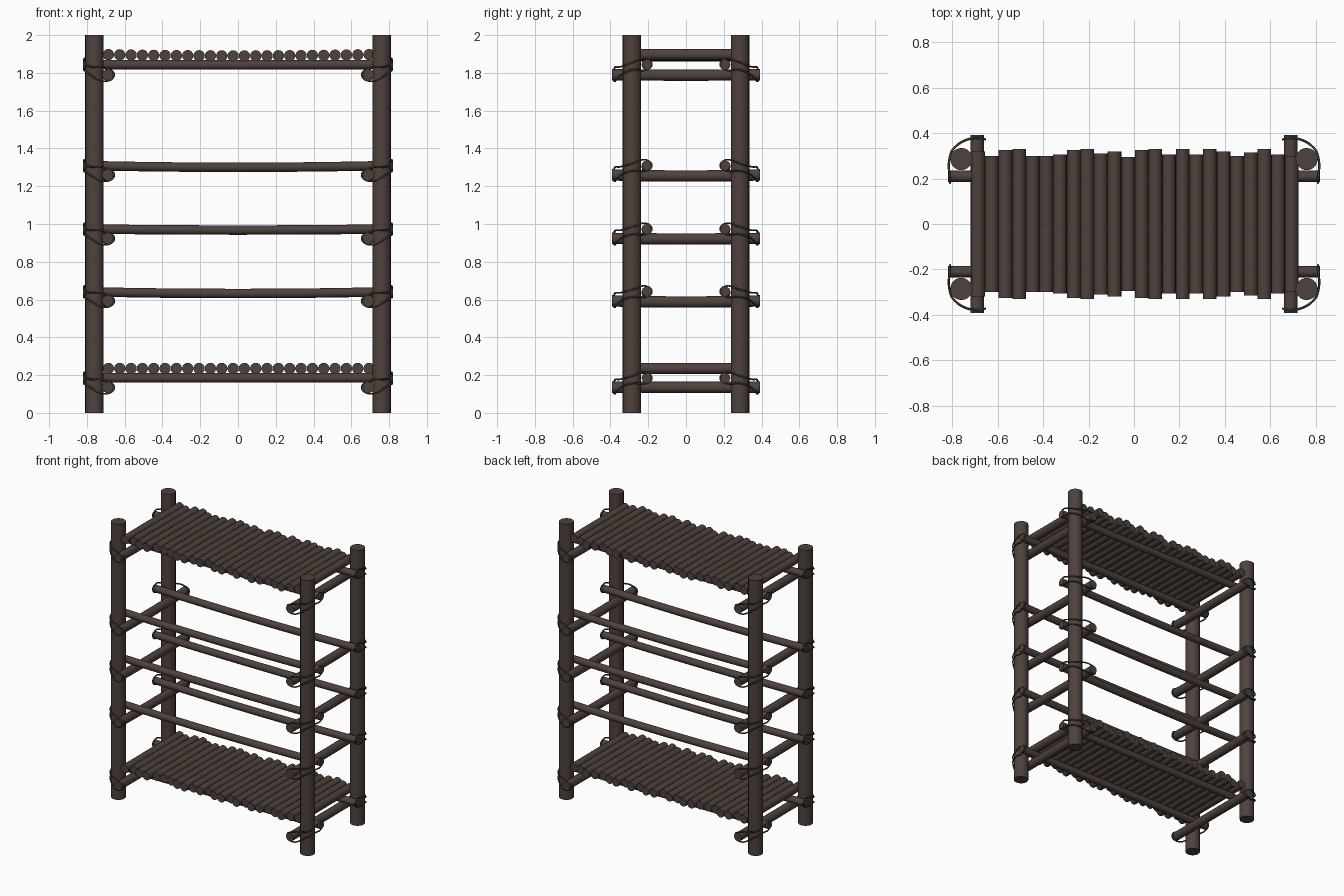
import bpy, bmesh, math
from mathutils import Vector

if "Cube" in bpy.data.objects:
    bpy.data.objects.remove(bpy.data.objects["Cube"])


def material(name, rgb):
    m = bpy.data.materials.new(name)
    m.diffuse_color = (*rgb, 1)
    m.use_nodes = True
    m.node_tree.nodes["Principled BSDF"].inputs["Base Color"].default_value = m.diffuse_color
    return m


WOOD = material("dark wood", (0.077, 0.054, 0.046))
ROPE = material("olive rope", (0.062, 0.051, 0.028))


def pole(name, a, b, radius, sag=0.0, sides=16):
    """Capped round pole from a to b, drooping by sag at the middle."""
    a, b = Vector(a), Vector(b)
    d = (b - a).normalized()
    u = Vector((0, 0, 1)) if abs(d.z) < 0.5 else Vector((1, 0, 0))
    v = d.cross(u)
    steps = 8 if sag else 1
    bm = bmesh.new()
    rings = []
    for i in range(steps + 1):
        t = i / steps
        c = a.lerp(b, t) - Vector((0, 0, sag * 4 * t * (1 - t)))
        rings.append([bm.verts.new(c + radius * (math.cos(k * math.tau / sides) * u
                                                 + math.sin(k * math.tau / sides) * v))
                      for k in range(sides)])
    for p, q in zip(rings, rings[1:]):
        for k in range(sides):
            n = (k + 1) % sides
            bm.faces.new((p[k], p[n], q[n], q[k])).smooth = True
    bm.faces.new(rings[0])
    bm.faces.new(rings[-1])
    bmesh.ops.recalc_face_normals(bm, faces=bm.faces)
    # keep the cut ends crisp
    for e in bm.edges:
        if len(e.link_faces) == 2 and e.calc_face_angle() > 0.8:
            e.smooth = False
    me = bpy.data.meshes.new(name)
    bm.to_mesh(me)
    bm.free()
    me.materials.append(WOOD)
    ob = bpy.data.objects.new(name, me)
    bpy.context.collection.objects.link(ob)
    return ob


def rope(name, points, radius=0.005):
    """Closed smooth rope loop through the points, turned into a mesh."""
    cu = bpy.data.curves.new(name, 'CURVE')
    cu.dimensions = '3D'
    cu.bevel_depth = radius
    cu.bevel_resolution = 1
    cu.resolution_u = 5
    sp = cu.splines.new('BEZIER')
    sp.bezier_points.add(len(points) - 1)
    for bp, p in zip(sp.bezier_points, points):
        bp.co = p
        bp.handle_left_type = bp.handle_right_type = 'AUTO'
    sp.use_cyclic_u = True
    cu.materials.append(ROPE)
    ob = bpy.data.objects.new(name, cu)
    bpy.context.collection.objects.link(ob)
    bpy.ops.object.select_all(action='DESELECT')
    ob.select_set(True)
    bpy.context.view_layer.objects.active = ob
    bpy.ops.object.convert(target='MESH')


corners = [(sx, sy) for sx in (-1, 1) for sy in (-1, 1)]

# Four upright posts
for sx, sy in corners:
    pole("corner_post", (sx * 0.76, sy * 0.286, 0), (sx * 0.76, sy * 0.286, 2), 0.049, sides=20)

# Five levels: (side bar height, long rail height, sag)
levels = [(0.135, 0.185, 0.0), (0.593, 0.642, 0.01), (0.924, 0.974, 0.006),
          (1.26, 1.31, 0.01), (1.79, 1.845, 0.003)]
for zs, zl, sag in levels:
    for s in (-1, 1):
        pole("side_bar", (s * 0.69, -0.392, zs), (s * 0.69, 0.392, zs), 0.03, sag * 0.6)
        pole("long_rail", (-0.82, s * 0.21, zl), (0.82, s * 0.21, zl), 0.025, sag)
    # Rope lashing at each corner: over the side bar, round the post, round the rail end
    for sx, sy in corners:
        pts = [(0.655, 0.372, zs), (0.695, 0.38, zs + 0.034), (0.79, 0.337, zs + 0.045),
               (0.814, 0.28, zl + 0.012), (0.812, 0.21, zl + 0.029), (0.81, 0.181, zl),
               (0.812, 0.21, zl - 0.029), (0.814, 0.28, zl - 0.028),
               (0.79, 0.337, zs + 0.005), (0.695, 0.38, zs - 0.034)]
        rope("rope_lashing", [(x * sx, y * sy, z) for x, y, z in pts])

# Two shelf decks of uneven slats
half = [0.32, 0.30, 0.325, 0.33, 0.30, 0.30, 0.305, 0.325, 0.33, 0.31, 0.32, 0.295,
        0.325, 0.33, 0.305, 0.33, 0.305, 0.33, 0.32, 0.30, 0.315, 0.33, 0.305, 0.30]
for z, dip in ((0.235, 0.0), (1.897, 0.007)):
    for i, h in enumerate(half):
        x = -0.686 + 0.06 * i
        drop = dip * (1 - (x / 0.7) ** 2)
        pole("shelf_slat", (x, -h, z - drop), (x, h, z - drop), 0.03)
